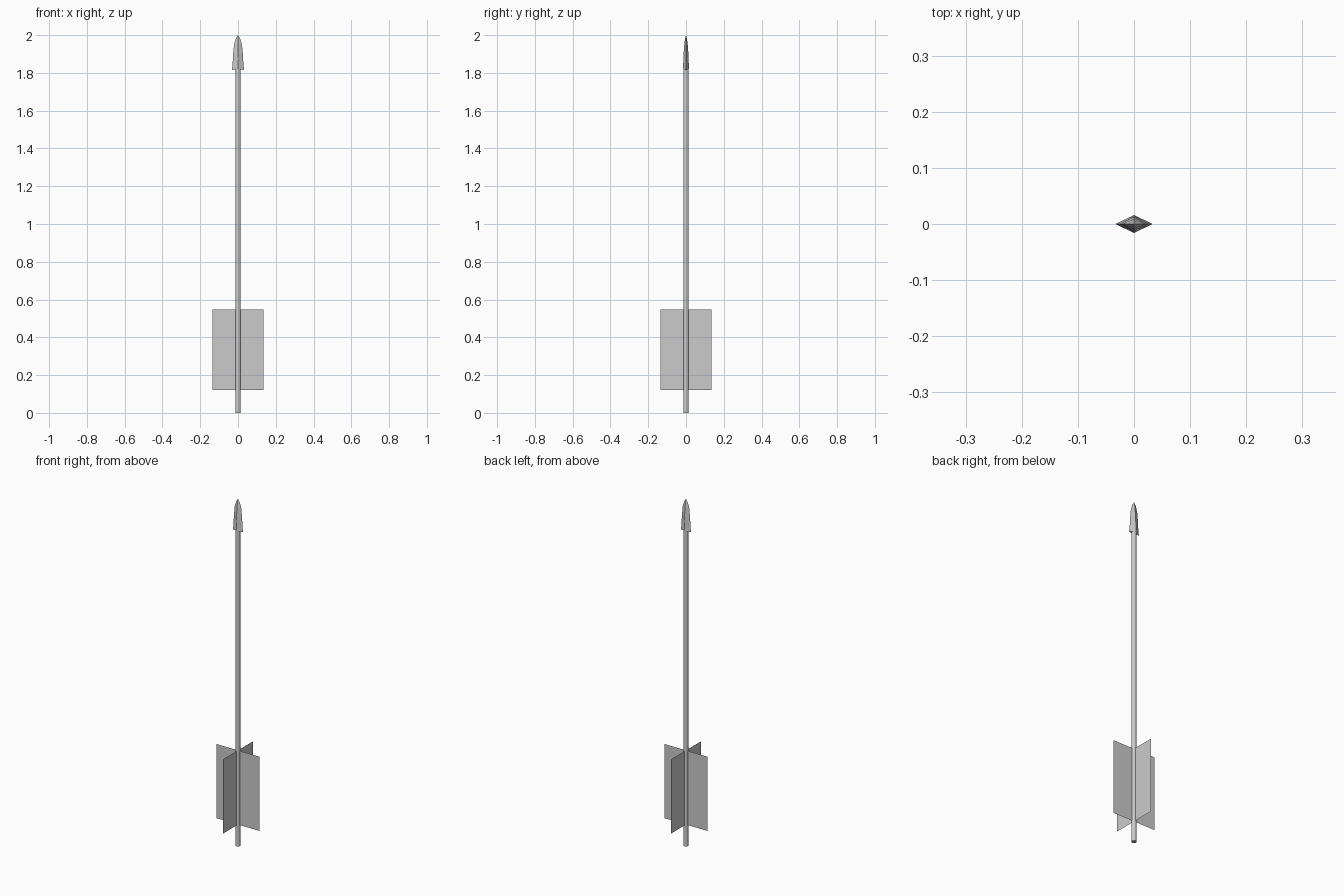
import bpy, bmesh, math

if "Cube" in bpy.data.objects:
    bpy.data.objects.remove(bpy.data.objects["Cube"])


def make_object(name, verts, faces):
    mesh = bpy.data.meshes.new(name)
    mesh.from_pydata(verts, [], faces)
    bm = bmesh.new()
    bm.from_mesh(mesh)
    bmesh.ops.recalc_face_normals(bm, faces=bm.faces)
    bm.to_mesh(mesh)
    bm.free()
    obj = bpy.data.objects.new(name, mesh)
    bpy.context.collection.objects.link(obj)
    return obj


# Shaft: slim faceted rod running up into the head
SHAFT_TOP = 1.88
bpy.ops.mesh.primitive_cylinder_add(vertices=12, radius=0.0137, depth=SHAFT_TOP,
                                    location=(0, 0, SHAFT_TOP / 2))
bpy.context.object.name = "shaft"

# Fletching: four paper-thin vanes around the shaft
Z0, Z1, REACH = 0.12, 0.548, 0.136
for i in range(4):
    vane = make_object(f"vane_{i + 1}",
                       [(0, 0, Z0), (REACH, 0, Z0), (REACH, 0, Z1), (0, 0, Z1)],
                       [(0, 1, 2, 3)])
    vane.rotation_euler.z = i * math.pi / 2

# Arrowhead: diamond sections (edge x, edge z, ridge y, ridge z), barbs at the bottom
sections = [
    (0.012, 1.980, 0.005, 1.980),
    (0.021, 1.950, 0.009, 1.950),
    (0.026, 1.900, 0.013, 1.900),
    (0.029, 1.840, 0.015, 1.840),
    (0.033, 1.815, 0.016, 1.822),
    (0.023, 1.832, 0.013, 1.830),
]
verts = [(0, 0, 2.0)]
for ex, ez, ry, rz in sections:
    verts += [(ex, 0, ez), (0, ry, rz), (-ex, 0, ez), (0, -ry, rz)]
faces = [(0, 1 + k, 1 + (k + 1) % 4) for k in range(4)]
for s in range(len(sections) - 1):
    a, b = 1 + 4 * s, 5 + 4 * s
    for k in range(4):
        n = (k + 1) % 4
        faces.append((a + k, b + k, b + n, a + n))
last = len(verts) - 4
faces.append(tuple(range(last, last + 4)))
make_object("arrowhead", verts, faces)
